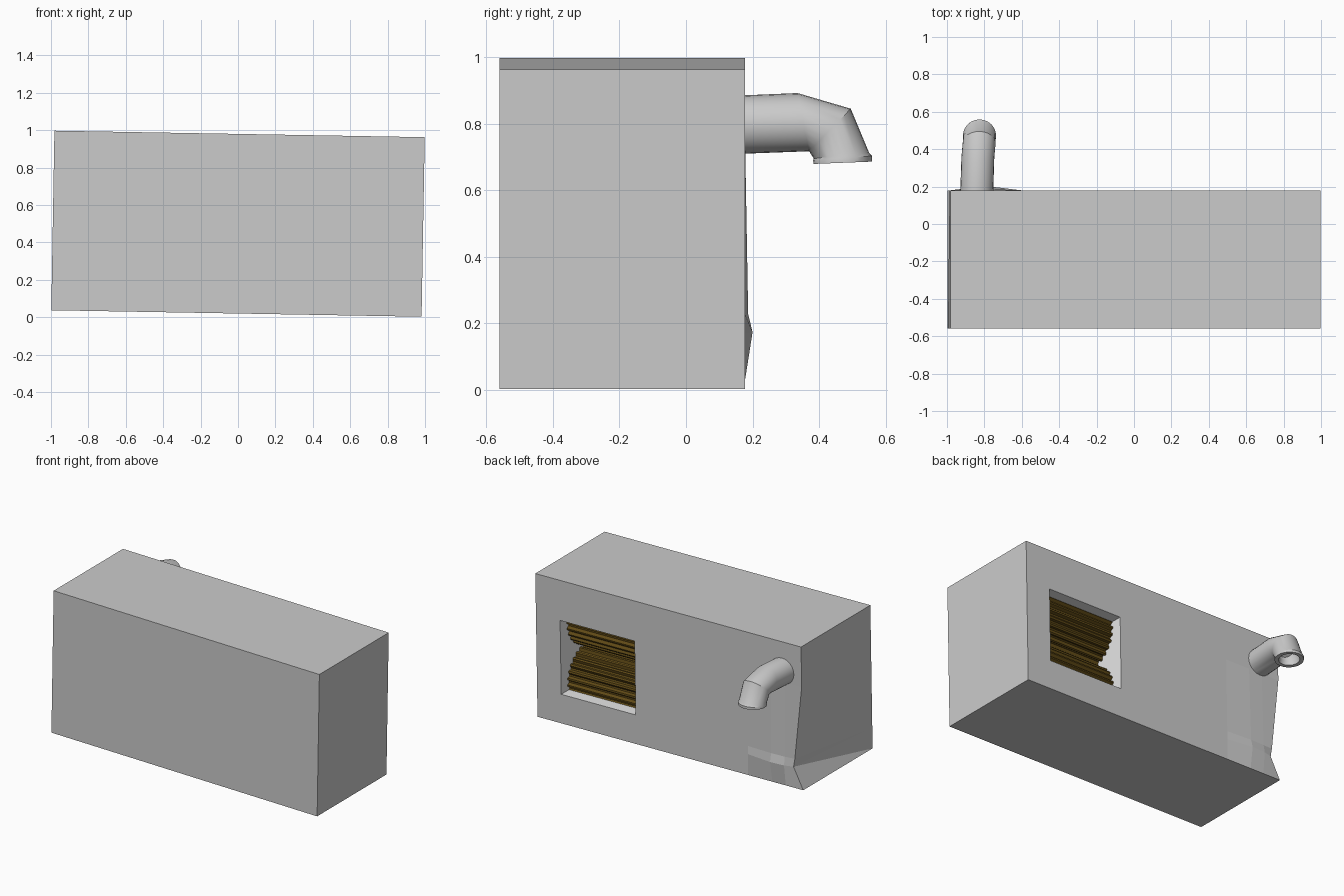
import bpy, bmesh, math
from mathutils import Matrix, Vector

if "Cube" in bpy.data.objects:
    bpy.data.objects.remove(bpy.data.objects["Cube"])

def material(name, color):
    m = bpy.data.materials.new(name)
    m.diffuse_color = (*color, 1)
    m.use_nodes = True
    m.node_tree.nodes["Principled BSDF"].inputs["Base Color"].default_value = m.diffuse_color
    return m

GREY = material("casing grey", (0.6, 0.6, 0.6))
PALE = material("pale lining", (0.95, 0.95, 0.95))
BROWN = material("roller brown", (0.12, 0.07, 0.008))

# the whole casing leans slightly about the y axis
LEAN = Matrix.Translation((0, 0, 0.5)) @ Matrix.Rotation(math.radians(1.0), 4, 'Y')

def finish(name, bm, mats, matrix=None, smooth=None):
    bmesh.ops.recalc_face_normals(bm, faces=bm.faces)
    me = bpy.data.meshes.new(name)
    bm.to_mesh(me)
    bm.free()
    for m in mats:
        me.materials.append(m)
    ob = bpy.data.objects.new(name, me)
    bpy.context.collection.objects.link(ob)
    if matrix:
        me.transform(matrix)
    if smooth:
        bpy.context.view_layer.objects.active = ob
        ob.select_set(True)
        bpy.ops.object.shade_smooth_by_angle(angle=math.radians(smooth))
        ob.select_set(False)
    return ob

# casing: back wall grid with a window cell and a crumpled lower corner
FRONT, BACK, INNER = -0.56, 0.178, -0.12
cols = [-0.99, -0.86, -0.76, -0.58, 0.255, 0.81, 0.99]
rows = [-0.48, -0.34, -0.285, 0.21, 0.48]
dent = [0, 1, 0.85, 0, 0]            # inward push of the corner, per row
bulge_row = [0, 1, 0.4, 0, 0]        # outward bulge of the back, per row
bulge_col = [0, 0.016, 0.022, 0, 0, 0, 0]
bm = bmesh.new()
grid = []
for j, z in enumerate(rows):
    grid.append([bm.verts.new((x + (0.07 * dent[j] if i == 0 else 0),
                               BACK + bulge_col[i] * bulge_row[j], z))
                 for i, x in enumerate(cols)])
for j in range(4):
    for i in range(6):
        if (i, j) != (4, 2):
            bm.faces.new((grid[j][i], grid[j][i + 1], grid[j + 1][i + 1], grid[j + 1][i]))
left = [bm.verts.new((cols[0], FRONT, z)) for z in rows]
low_r = bm.verts.new((cols[-1], FRONT, rows[0]))
top_r = bm.verts.new((cols[-1], FRONT, rows[-1]))
for j in range(4):
    a, b, c, d = left[j], left[j + 1], grid[j + 1][0], grid[j][0]
    if dent[j] == dent[j + 1]:
        bm.faces.new((a, b, c, d))
    else:
        bm.faces.new((a, b, c))
        bm.faces.new((a, c, d))
bm.faces.new(left + [top_r, low_r])
bm.faces.new([left[0], low_r] + grid[0][::-1])
bm.faces.new([left[-1], top_r] + grid[-1][::-1])
bm.faces.new([low_r, top_r] + [grid[j][-1] for j in range(4, -1, -1)])
# window recess with pale lining
rim = [grid[2][4], grid[2][5], grid[3][5], grid[3][4]]
deep = [bm.verts.new((v.co.x, INNER, v.co.z)) for v in rim]
for k in range(4):
    n = (k + 1) % 4
    bm.faces.new((rim[k], rim[n], deep[n], deep[k])).material_index = 1
bm.faces.new(deep).material_index = 1
finish("casing", bm, [GREY, PALE], LEAN)

# pair of ribbed rollers lying side to side behind the window
def roller(name, z, phase, teeth=28, outer=0.2, inner=0.182):
    bm = bmesh.new()
    ends = []
    for x in (0.25, 0.815):
        ring = []
        for k in range(teeth * 4):
            r = outer if k % 4 < 2 else inner
            a = 2 * math.pi * (k + phase) / (teeth * 4)
            ring.append(bm.verts.new((x, -0.09 + r * math.cos(a), z + r * math.sin(a))))
        ends.append(ring)
        bm.faces.new(ring)
    n = teeth * 4
    for k in range(n):
        bm.faces.new((ends[0][k], ends[0][(k + 1) % n], ends[1][(k + 1) % n], ends[1][k]))
    finish(name, bm, [BROWN], LEAN)

roller("upper_roller", 0.163, 0)
roller("lower_roller", -0.237, 2)

# bent spout: each section is an ellipse spanned by its top and bottom (y, z)
sections = [  # centre x, top y, top z, bottom y, bottom z, half width
    (-0.843, 0.10, 0.882, 0.10, 0.707, 0.088),
    (-0.835, 0.335, 0.892, 0.37, 0.717, 0.088),
    (-0.828, 0.495, 0.845, 0.37, 0.717, 0.088),
    (-0.826, 0.55, 0.713, 0.384, 0.695, 0.086),
    (-0.826, 0.559, 0.703, 0.382, 0.69, 0.089),
    (-0.826, 0.559, 0.686, 0.383, 0.679, 0.089),
    (-0.826, 0.535, 0.686, 0.407, 0.68, 0.064),
    (-0.826, 0.53, 0.73, 0.41, 0.705, 0.06),
    (-0.828, 0.48, 0.80, 0.40, 0.735, 0.055),
]
SIDES = 24
bm = bmesh.new()
rings = []
for cx, ty, tz, by, bz, w in sections:
    top, bot = Vector((cx, ty, tz)), Vector((cx, by, bz))
    mid, up = (top + bot) / 2, (top - bot) / 2
    rings.append([bm.verts.new(mid + up * math.cos(a) + Vector((w * math.sin(a), 0, 0)))
                  for a in (2 * math.pi * k / SIDES for k in range(SIDES))])
for r0, r1 in zip(rings, rings[1:]):
    for k in range(SIDES):
        n = (k + 1) % SIDES
        bm.faces.new((r0[k], r0[n], r1[n], r1[k]))
bm.faces.new(rings[0])
bm.faces.new(rings[-1])
bmesh.ops.remove_doubles(bm, verts=bm.verts, dist=0.0005)
finish("spout", bm, [GREY], smooth=30)
